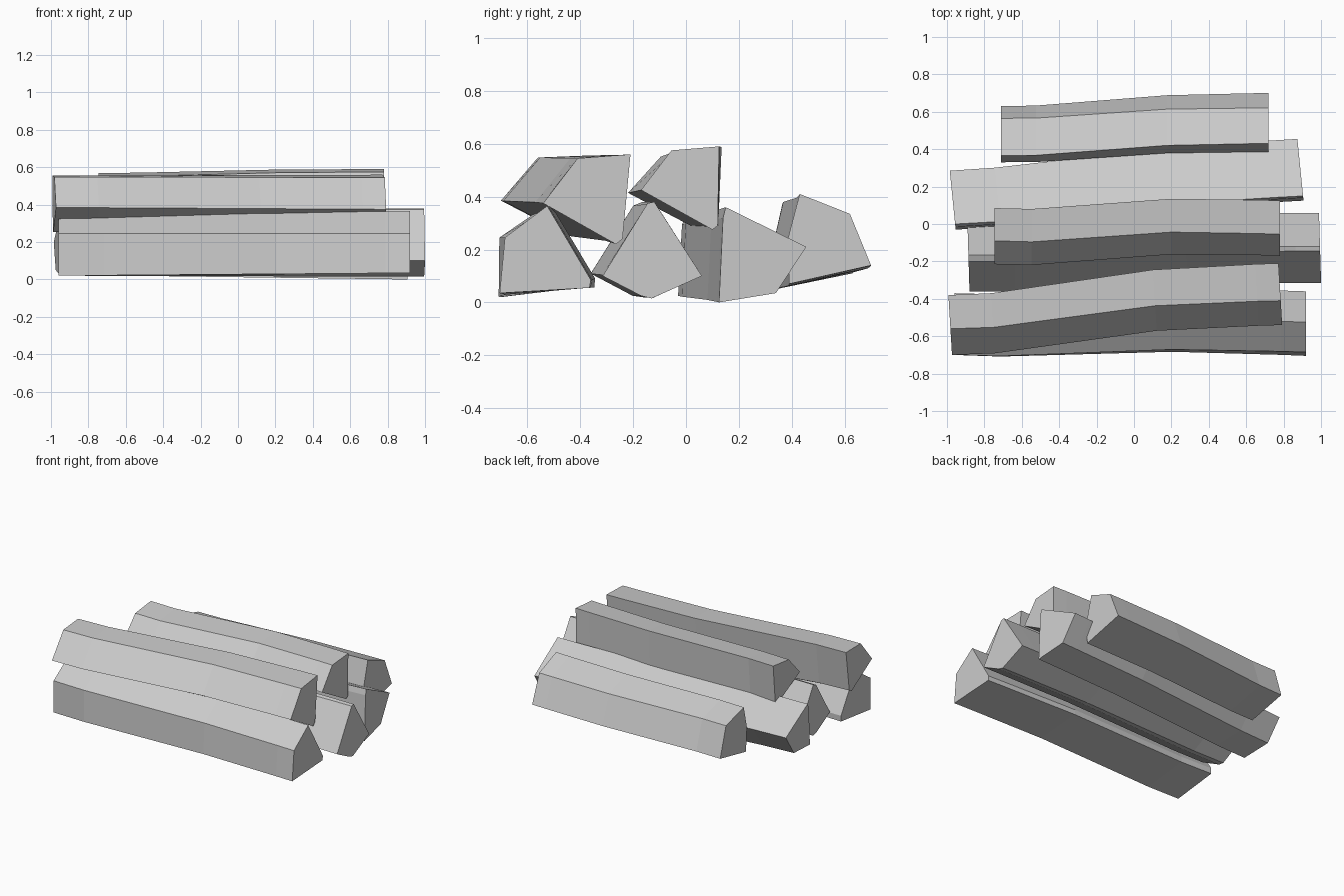
import bpy, bmesh


def log(name, x_left, x_right, left, right, bend=0.03, lift=0.0, skew=0.0):
    """Split log: loft between two (y, z) end profiles, slightly bent along its length."""
    bm = bmesh.new()
    yc = sum(p[0] for p in right) / len(right)
    yl = sum(p[0] for p in left) / len(left)
    rings = []
    # stations along the log: position, share of bend
    for t, b in ((0, 0), (0.13, -0.4), (0.62, 1.0), (0.93, 0.25), (1, 0)):
        ring = []
        for (y0, z0), (y1, z1) in zip(left, right):
            xl = x_left + skew * (y0 - yl)
            xr = x_right + skew * (y1 - yc)
            ring.append(bm.verts.new((xl + (xr - xl) * t,
                                      y0 + (y1 - y0) * t + bend * b,
                                      z0 + (z1 - z0) * t + lift * b)))
        rings.append(ring)
    n = len(left)
    for a, b in zip(rings, rings[1:]):
        for i in range(n):
            bm.faces.new((a[i], a[(i + 1) % n], b[(i + 1) % n], b[i]))
    bm.faces.new(rings[0])
    bm.faces.new(rings[-1])
    bmesh.ops.recalc_face_normals(bm, faces=bm.faces[:])
    mesh = bpy.data.meshes.new(name)
    bm.to_mesh(mesh)
    bm.free()
    ob = bpy.data.objects.new(name, mesh)
    bpy.context.collection.objects.link(ob)
    return ob


# Bottom row, front to back
log("bottom_log_front", -0.96, 0.92,
    [(-.70, .02), (-.70, .245), (-.53, .36), (-.37, .10), (-.37, .06)],
    [(-.705, .035), (-.685, .245), (-.525, .365), (-.36, .085), (-.365, .055)], 0.02)

log("bottom_log_middle", -0.885, 0.995,
    [(-.36, .11), (-.20, .365), (-.165, .38), (.0, .11), (-.16, .02), (-.20, .025)],
    [(-.315, .10), (-.145, .375), (-.12, .38), (.06, .10), (-.13, .015), (-.17, .025)],
    0.015, skew=-0.03)

log("bottom_log_centre_back", -0.965, 0.895,
    [(-.03, .025), (-.015, .295), (.0, .325), (.285, .20), (.18, .05)],
    [(.125, .0), (.14, .32), (.15, .36), (.455, .21), (.34, .035)],
    0.015, skew=-0.1)

log("bottom_log_back", -0.71, 0.72,
    [(.34, .05), (.33, .22), (.365, .375), (.565, .32), (.63, .11)],
    [(.39, .07), (.385, .24), (.43, .41), (.62, .335), (.70, .14)], 0.015)

# Top row, front and middle
log("top_log_front", -0.985, 0.78,
    [(-.70, .385), (-.56, .548), (-.38, .555), (-.42, .27), (-.45, .255)],
    [(-.54, .375), (-.41, .545), (-.21, .56), (-.24, .24), (-.265, .22)],
    0.03, skew=-0.06)

log("top_log_middle", -0.745, 0.78,
    [(-.215, .415), (-.09, .55), (.085, .57), (.06, .29), (.035, .285)],
    [(-.17, .425), (-.055, .575), (.125, .59), (.12, .29), (.10, .275)],
    0.025, 0.005)
